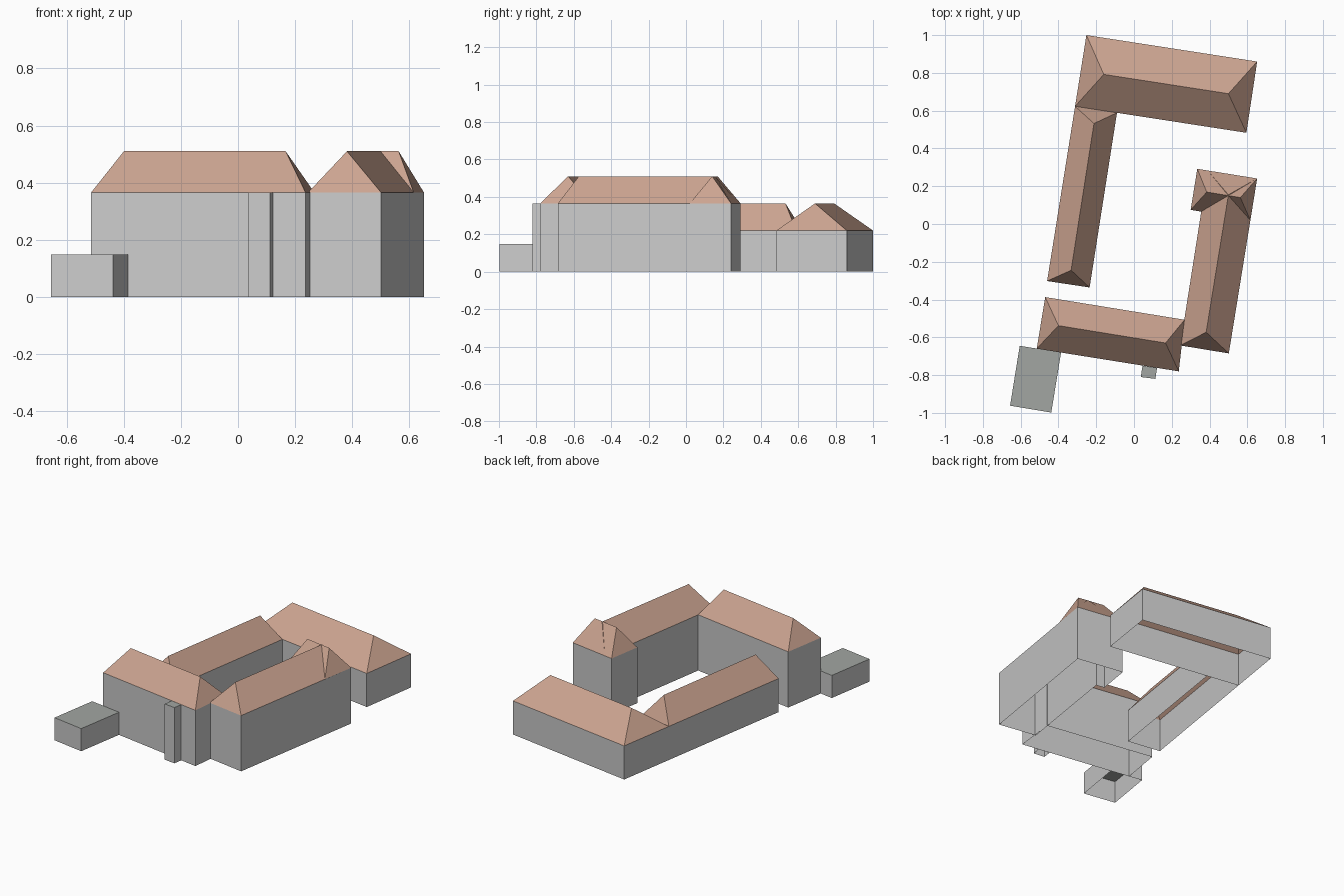
import bpy

if "Cube" in bpy.data.objects:
    bpy.data.objects.remove(bpy.data.objects["Cube"])


def make_material(name, rgb):
    m = bpy.data.materials.new(name)
    m.diffuse_color = (*rgb, 1)
    m.use_nodes = True
    m.node_tree.nodes["Principled BSDF"].inputs["Base Color"].default_value = m.diffuse_color
    return m


TILE = make_material("roof_tile", (0.60, 0.37, 0.28))
FLAT = make_material("flat_roof", (0.36, 0.38, 0.36))


def add_mesh(name, verts, faces, mat=None):
    me = bpy.data.meshes.new(name)
    me.from_pydata(verts, [], faces)
    me.update()
    ob = bpy.data.objects.new(name, me)
    bpy.context.collection.objects.link(ob)
    if mat:
        me.materials.append(mat)
    return ob


def walls(name, outline, h, skip=()):
    """Open shell of vertical walls over a counter-clockwise outline."""
    n = len(outline)
    verts = [(x, y, 0) for x, y in outline] + [(x, y, h) for x, y in outline]
    faces = [(i, (i + 1) % n, (i + 1) % n + n, i + n) for i in range(n) if i not in skip]
    add_mesh(name + "_walls", verts, faces)


def hip_roof(name, c, ridge, eave, top):
    """Ridge start lies by edge c3-c0, ridge end by edge c1-c2."""
    verts = [(x, y, eave) for x, y in c] + [(x, y, top) for x, y in ridge]
    faces = [(0, 1, 5, 4), (1, 2, 5), (2, 3, 4, 5), (3, 0, 4)]
    add_mesh(name + "_roof", verts, faces, TILE)


def flat_block(name, c, h):
    walls(name, c, h)
    add_mesh(name + "_roof", [(x, y, h) for x, y in c], [(0, 1, 2, 3)], FLAT)


LOW, HIGH = (0.22, 0.365), (0.365, 0.51)   # eave and ridge heights

# Low rear wing
c = [(-0.312, 0.623), (0.595, 0.483), (0.652, 0.86), (-0.252, 1.0)]
walls("rear_wing", c, LOW[0])
hip_roof("rear_wing", c, [(-0.16, 0.792), (0.50, 0.69)], *LOW)

# Low left wing, meeting the rear wing wall at its far end
c = [(-0.235, -0.336), (-0.09, 0.589), (-0.312, 0.623), (-0.46, -0.302)]
walls("left_wing", c, LOW[0], skip=(1,))
hip_roof("left_wing", c, [(-0.333, -0.245), (-0.212, 0.532)], *LOW)

# Tall front wing
c = [(-0.515, -0.66), (0.237, -0.78), (0.268, -0.507), (-0.47, -0.387)]
walls("front_wing", c, HIGH[0])
hip_roof("front_wing", c, [(-0.40, -0.538), (0.167, -0.63)], *HIGH)

# Tall right wing and the wider block at its far end share one wall outline
outline = [(0.245, -0.643), (0.502, -0.685), (0.652, 0.241), (0.335, 0.292),
           (0.30, 0.075), (0.357, 0.066)]
walls("right_wing", outline, HIGH[0])
c = [(0.502, -0.685), (0.652, 0.241), (0.39, 0.283), (0.245, -0.643)]
hip_roof("right_wing", c, [(0.382, -0.573), (0.50, 0.155)], *HIGH)
c = [(0.30, 0.075), (0.616, 0.02), (0.652, 0.241), (0.335, 0.292)]
hip_roof("end_block", c, [(0.385, 0.169), (0.563, 0.14)], *HIGH)

# Flat-roofed annex and small shaft
flat_block("annex", [(-0.656, -0.962), (-0.438, -0.998), (-0.386, -0.68), (-0.605, -0.645)], 0.148)
flat_block("shaft", [(0.036, -0.81), (0.113, -0.82), (0.122, -0.762), (0.045, -0.75)], 0.365)
